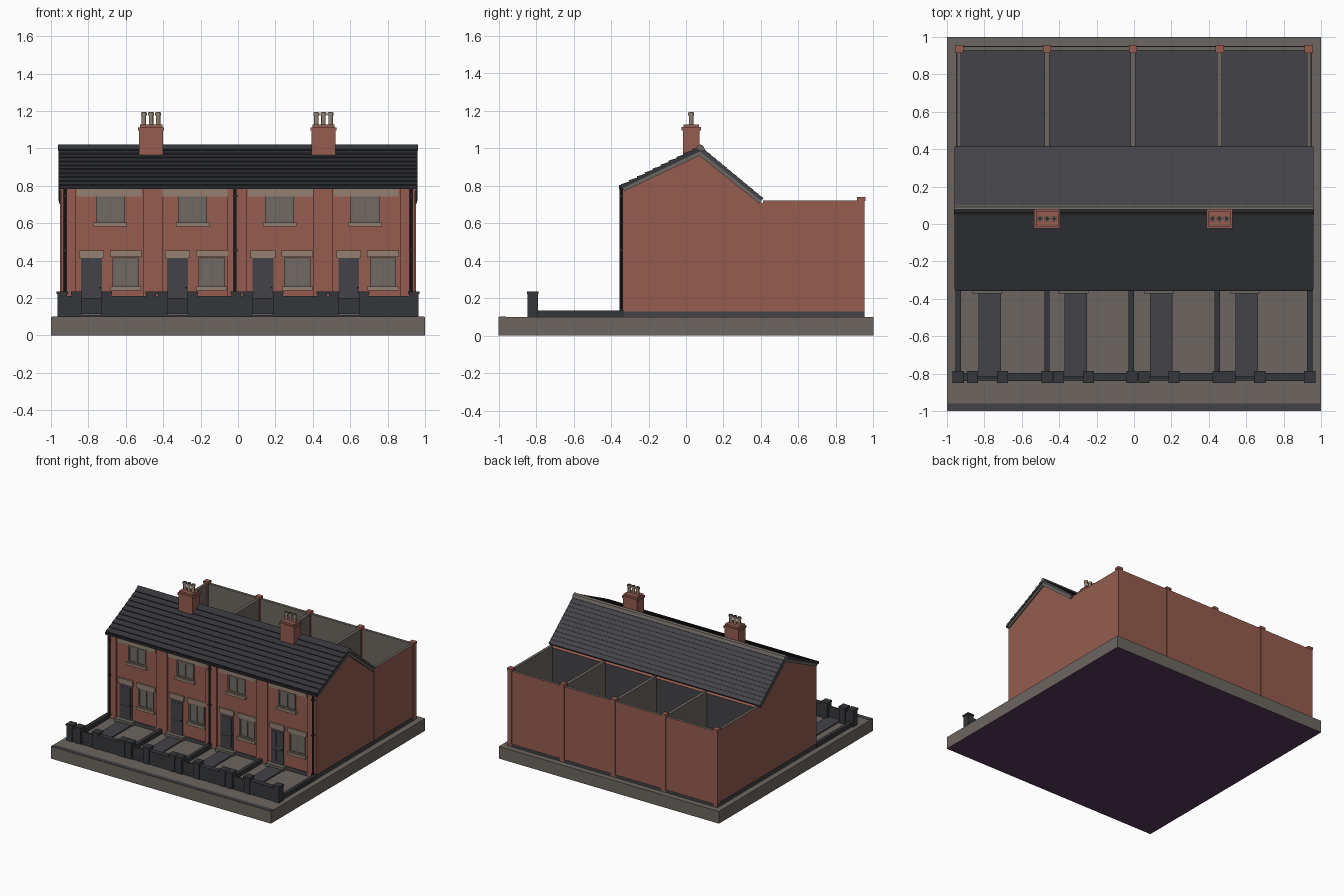
import bpy, bmesh, math
from mathutils import Vector

if "Cube" in bpy.data.objects:
    bpy.data.objects.remove(bpy.data.objects["Cube"])


def material(name, rgb):
    m = bpy.data.materials.new(name)
    m.diffuse_color = (*rgb, 1)
    m.use_nodes = True
    m.node_tree.nodes["Principled BSDF"].inputs["Base Color"].default_value = m.diffuse_color
    return m


BRICK = material("red brick", (0.300, 0.108, 0.080))
STONE = material("grey stone", (0.150, 0.133, 0.117))
LINTEL = material("pale stone", (0.300, 0.222, 0.166))
SLATE = material("grey slate", (0.056, 0.056, 0.065))
ROOF = material("dark slate", (0.036, 0.037, 0.043))
IRON = material("black iron", (0.022, 0.022, 0.026))
GLASS = material("window glass", (0.165, 0.146, 0.125))
PURPLE = material("dark purple", (0.100, 0.038, 0.115))


def finish(name, bm, *mats):
    bmesh.ops.recalc_face_normals(bm, faces=bm.faces)
    me = bpy.data.meshes.new(name)
    bm.to_mesh(me)
    bm.free()
    for m in mats:
        me.materials.append(m)
    ob = bpy.data.objects.new(name, me)
    bpy.context.collection.objects.link(ob)
    return ob


def boxes(name, mat, items):
    """Each item is (x0, x1, y0, y1, z0, z1)."""
    bm = bmesh.new()
    for x0, x1, y0, y1, z0, z1 in items:
        vs = bmesh.ops.create_cube(bm, size=1)["verts"]
        for v in vs:
            v.co = Vector(((x0 + x1) / 2 + v.co.x * (x1 - x0),
                           (y0 + y1) / 2 + v.co.y * (y1 - y0),
                           (z0 + z1) / 2 + v.co.z * (z1 - z0)))
    return finish(name, bm, mat)


def extrude_x(name, mat, profile, x0, x1):
    """Sweep a (y, z) profile along x."""
    bm = bmesh.new()
    face = bm.faces.new([bm.verts.new((x0, y, z)) for y, z in profile])
    ext = bmesh.ops.extrude_face_region(bm, geom=[face])
    moved = [g for g in ext["geom"] if isinstance(g, bmesh.types.BMVert)]
    bmesh.ops.translate(bm, verts=moved, vec=(x1 - x0, 0, 0))
    # The starting face stays as the second end cap
    if not face.is_valid:
        bmesh.ops.holes_fill(bm, edges=bm.edges)
    return finish(name, bm, mat)


def cylinders(name, mat, items, sides=12):
    """Each item is (x, y, z0, z1, radius)."""
    bm = bmesh.new()
    for x, y, z0, z1, r in items:
        vs = bmesh.ops.create_cone(bm, cap_ends=True, segments=sides, radius1=r,
                                   radius2=r, depth=z1 - z0)["verts"]
        bmesh.ops.translate(bm, verts=vs, vec=(x, y, (z0 + z1) / 2))
    ob = finish(name, bm, mat)
    for p in ob.data.polygons:
        p.use_smooth = abs(p.normal.z) < 0.5
    ob.data.set_sharp_from_angle(angle=math.radians(40))
    return ob


def paint(ob, mat, rule):
    ob.data.materials.append(mat)
    for p in ob.data.polygons:
        if rule(p):
            p.material_index = len(ob.data.materials) - 1


FRONT = -0.33                       # front wall plane
LINES = [-0.95, -0.465, -0.005, 0.458, 0.95]   # boundaries between houses
HOUSES = [-0.685, -0.225, 0.232, 0.69]         # reference x of each house
UPPER = [-0.682, -0.243, 0.222, 0.68]          # upper window centres

# Base with purple underside, front kerb
base = boxes("base", STONE, [(-1, 1, -1, 1, 0, 0.1)])
paint(base, PURPLE, lambda p: p.normal.z < -0.5)
boxes("front_kerb", SLATE, [(-0.995, 0.995, -0.995, -0.96, 0.095, 0.102)])

# House body, rear wall in slate grey
body = extrude_x("house_body", BRICK, [(FRONT, 0.1), (FRONT, 0.785), (0.077, 0.985),
                                       (0.41, 0.705), (0.41, 0.1)], -0.945, 0.945)
paint(body, SLATE, lambda p: p.normal.y > 0.9)
boxes("plinth", SLATE, [(s * 0.948 - 0.004, s * 0.948 + 0.004, FRONT - 0.006, 0.953, 0.1, 0.13)
                        for s in (-1, 1)]
      + [(-0.95, 0.95, FRONT - 0.006, FRONT + 0.01, 0.1, 0.13),
         (-0.95, 0.95, 0.945, 0.953, 0.1, 0.122)])

# Brick piers between houses on the front
boxes("front_pilasters", BRICK, [(x - 0.05, x + 0.05, FRONT - 0.01, FRONT, 0.1, 0.785)
                                 for x in (-0.455, -0.005, 0.455)]
      + [(-0.947, -0.87, FRONT - 0.01, FRONT, 0.1, 0.785),
         (0.87, 0.947, FRONT - 0.01, FRONT, 0.1, 0.785)])


# Roof slopes in overlapping slate courses
def slope(name, mat, eave, ridge, rows, lip):
    e, r = Vector(eave), Vector(ridge)
    d = (r - e).normalized()
    n = Vector((-d.y, d.x)) if d.x > 0 else Vector((d.y, -d.x))
    pts = []
    for i in range(rows):
        a, b = e.lerp(r, i / rows), e.lerp(r, (i + 1) / rows)
        pts += [a + n * lip, b]
    pts += [r - n * 0.022, e - n * 0.016]
    extrude_x(name, mat, [tuple(p) for p in pts], -0.96, 0.96)
    # Grey verge strips under the slates at both gables
    strip = [tuple(p) for p in (e - n * 0.014, r - n * 0.016, r - n * 0.042, e - n * 0.034)]
    for side, x in (("left", -0.956), ("right", 0.944)):
        extrude_x(f"{name}_verge_{side}", STONE, strip, x, x + 0.012)


slope("front_roof", ROOF, (-0.345, 0.802), (0.077, 1.01), 10, 0.007)
slope("back_roof", SLATE, (0.412, 0.732), (0.077, 1.01), 12, 0.003)
ridge = extrude_x("ridge_tiles", STONE, [(0.052, 1.003), (0.065, 1.016), (0.077, 1.021),
                                         (0.092, 1.013), (0.102, 0.993), (0.077, 0.99)],
                  -0.962, 0.962)
paint(ridge, ROOF, lambda p: p.normal.y < -0.2)

# Chimney stacks and pots
for side, cx in (("left", -0.465), ("right", 0.457)):
    cy = 0.028
    boxes(f"chimney_{side}", BRICK,
          [(cx - 0.063, cx + 0.063, cy - 0.045, cy + 0.045, 0.93, 1.098),
           (cx - 0.069, cx + 0.069, cy - 0.051, cy + 0.051, 1.095, 1.113),
           (cx - 0.06, cx + 0.06, cy - 0.042, cy + 0.042, 1.11, 1.128)])
    spots = [cx - 0.038, cx, cx + 0.038]
    cylinders(f"chimney_pots_{side}", LINTEL,
              [(x, cy, 1.12, 1.18, 0.012) for x in spots]
              + [(x, cy, 1.175, 1.192, 0.016) for x in spots])
    cylinders(f"pot_openings_{side}", IRON, [(x, cy, 1.19, 1.194, 0.010) for x in spots])

# Gutter and downpipes
boxes("gutter", IRON, [(-0.957, 0.957, -0.357, -0.335, 0.784, 0.803)])
pipes = (-0.925, -0.015, 0.925)
cylinders("downpipes", IRON, [(x, FRONT - 0.016, 0.12, 0.79, 0.008) for x in pipes], 8)
boxes("pipe_brackets", IRON, [(x - 0.011, x + 0.011, FRONT - 0.026, FRONT, z, z + 0.012)
                              for x in pipes for z in (0.13, 0.45, 0.74)])


# Windows
def window(name, cx, z0, z1, w):
    h, y = w / 2, FRONT
    boxes(f"{name}_glass", GLASS, [(cx - h, cx + h, y - 0.004, y, z0, z1)])
    f = 0.012
    boxes(f"{name}_frame", STONE, [
        (cx - h, cx - h + f, y - 0.01, y, z0, z1), (cx + h - f, cx + h, y - 0.01, y, z0, z1),
        (cx - h, cx + h, y - 0.01, y, z1 - f, z1), (cx - h, cx + h, y - 0.01, y, z0, z0 + f),
        (cx - f / 2, cx + f / 2, y - 0.01, y, z0, z1)])
    boxes(f"{name}_sill", LINTEL, [(cx - h - 0.012, cx + h + 0.012, y - 0.022, y,
                                    z0 - 0.022, z0)])


for i, (hx, ux) in enumerate(zip(HOUSES, UPPER), 1):
    door = hx - 0.098
    window(f"upper_window_{i}", ux, 0.605, 0.742, 0.155)
    window(f"lower_window_{i}", hx + 0.085, 0.262, 0.418, 0.14)
    boxes(f"lintels_{i}", LINTEL, [
        (hx - 0.178, hx + 0.168, FRONT - 0.008, FRONT, 0.743, 0.785),
        (door - 0.066, door + 0.066, FRONT - 0.012, FRONT, 0.415, 0.455),
        (hx, hx + 0.17, FRONT - 0.012, FRONT, 0.419, 0.455)])
    # Door with raised panels and knob
    boxes(f"door_{i}", SLATE, [(door - 0.056, door + 0.056, FRONT - 0.007, FRONT, 0.12, 0.415)]
          + [(door + s * 0.024 - 0.017, door + s * 0.024 + 0.017, FRONT - 0.01, FRONT, a, b)
             for s in (-1, 1) for a, b in ((0.15, 0.24), (0.27, 0.39))])
    boxes(f"door_knob_{i}", IRON, [(door + 0.043, door + 0.051, FRONT - 0.018, FRONT, 0.25, 0.26)])
    boxes(f"door_step_{i}", STONE, [(door - 0.08, door + 0.08, -0.372, FRONT, 0.1, 0.13)])
    # Path and gate
    path = door + 0.012
    boxes(f"path_{i}", SLATE, [(path - 0.06, path + 0.06, -0.84, -0.36, 0.1, 0.11)])
    boxes(f"gate_{i}", ROOF, [(door - 0.06, door + 0.06, -0.826, -0.812, 0.115, 0.2)])

# Front garden walls, piers and dividing kerbs
gates = [hx - 0.098 for hx in HOUSES]
walls = []
for i, g in enumerate(gates):
    walls += [(LINES[i], g - 0.06, -0.84, -0.797, 0.1, 0.21),
              (g + 0.06, LINES[i + 1], -0.84, -0.797, 0.1, 0.21)]
boxes("garden_wall", ROOF, walls)
piers = [-0.94, -0.465, -0.01, 0.45, 0.94] + [g + s * 0.08 for g in gates for s in (-1, 1)]
boxes("garden_piers", ROOF, [(x - 0.026, x + 0.026, -0.846, -0.791, 0.1, 0.225) for x in piers]
      + [(x - 0.03, x + 0.03, -0.85, -0.787, 0.222, 0.236) for x in piers])
boxes("garden_kerbs", ROOF, [(x - 0.014, x + 0.014, -0.8, FRONT, 0.1, 0.135)
                             for x in (-0.94, -0.465, -0.015, 0.445, 0.94)])

# Rear yards: brick outside, grey inside and on top
outer = boxes("yard_outer_walls", STONE, [(-0.947, -0.925, 0.41, 0.95, 0.1, 0.722),
                                          (0.925, 0.947, 0.41, 0.95, 0.1, 0.722),
                                          (-0.947, 0.947, 0.928, 0.95, 0.1, 0.722)])
paint(outer, BRICK, lambda p: (abs(p.center.x) > 0.94 and abs(p.normal.x) > 0.5)
      or (p.center.y > 0.94 and p.normal.y > 0.5))
boxes("yard_partitions", STONE, [(x - 0.013, x + 0.013, 0.41, 0.94, 0.1, 0.72)
                                 for x in LINES[1:4]])
boxes("yard_floor", SLATE, [(-0.94, 0.94, 0.41, 0.94, 0.1, 0.13)])
ends = (-0.934, -0.465, -0.005, 0.458, 0.934)
boxes("yard_piers", BRICK, [(x - 0.018, x + 0.018, 0.918, 0.954, 0.1, 0.735) for x in ends]
      + [(x - 0.022, x + 0.022, 0.914, 0.957, 0.72, 0.74) for x in ends])
